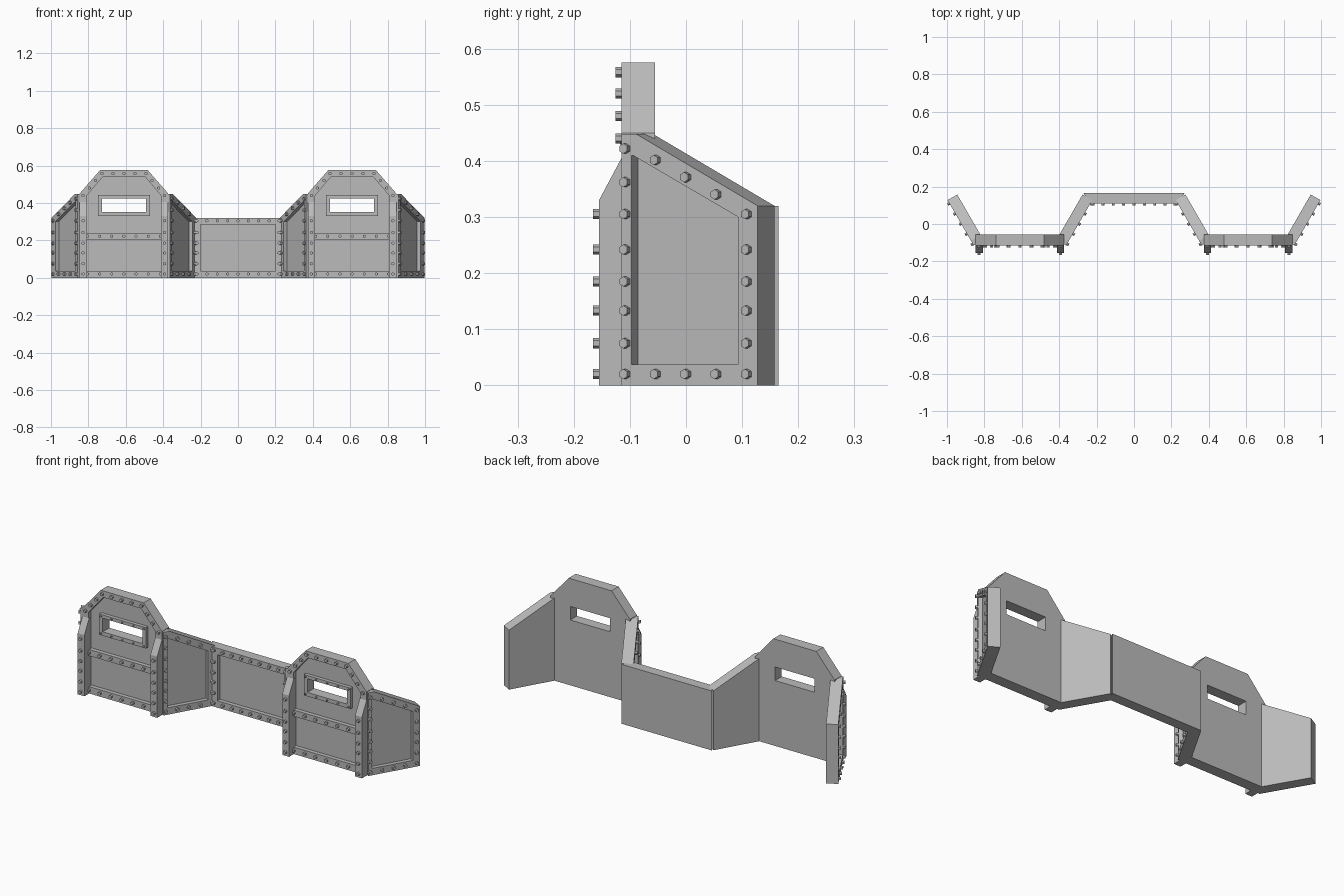
import bpy, bmesh
from mathutils import Matrix, Vector

cube = bpy.data.objects.get("Cube")
if cube:
    bpy.data.objects.remove(cube)

steel = bpy.data.materials.new("grey_steel")
steel.use_nodes = True
COLOUR = (0.5, 0.5, 0.5, 1)
steel.diffuse_color = COLOUR
steel.node_tree.nodes["Principled BSDF"].inputs["Base Color"].default_value = COLOUR

THICK, RECESS = 0.06, 0.022
COLUMN = [0.02, 0.075, 0.133, 0.185, 0.242, 0.305]


def frame(origin, along):
    """Local axes of a wall plate: x along it, y up, z out of its face."""
    u = Vector(along).normalized()
    n = Vector((abs(u.y) * (1 if u.x > 0 else -1), -abs(u.x), 0))
    m = Matrix((u, Vector((0, 0, 1)), n)).transposed().to_4x4()
    m.translation = origin
    return m


def finish(bm, name, matrix):
    bm.transform(matrix)
    bmesh.ops.recalc_face_normals(bm, faces=bm.faces)
    mesh = bpy.data.meshes.new(name)
    bm.to_mesh(mesh)
    bm.free()
    mesh.materials.append(steel)
    obj = bpy.data.objects.new(name, mesh)
    bpy.context.collection.objects.link(obj)
    return obj


def panel(name, matrix, outer, inner, thick=THICK, flare=1):
    """Solid plate with a raised rim around a sunken field."""
    bm = bmesh.new()
    loops = [[bm.verts.new((x * k, y, z)) for x, y in pts] for pts, z, k in
             ((outer, -thick, flare), (outer, 0, 1), (inner, 0, 1), (inner, -RECESS, 1))]
    for a, b in zip(loops, loops[1:]):
        for i in range(len(a)):
            j = (i + 1) % len(a)
            bm.faces.new((a[i], a[j], b[j], b[i]))
    bm.faces.new(loops[0])
    bm.faces.new(loops[-1])
    return finish(bm, name, matrix)


def box(name, matrix, x, y, z):
    bm = bmesh.new()
    bmesh.ops.create_cube(bm, size=1)
    for v in bm.verts:
        v.co = [r[0] if c < 0 else r[1] for c, r in zip(v.co, (x, y, z))]
    return finish(bm, name, matrix)


def bolts(name, matrix, points, radius=0.009, height=0.011, base=0):
    bm = bmesh.new()
    for x, y in points:
        bmesh.ops.create_cone(bm, cap_ends=True, segments=6, radius1=radius, radius2=radius,
                              depth=height, matrix=Matrix.Translation((x, y, base + height / 2)))
    return finish(bm, name, matrix)


def cut(target, cutter):
    mod = target.modifiers.new("opening", "BOOLEAN")
    mod.operation, mod.solver, mod.object = "DIFFERENCE", "EXACT", cutter
    bpy.context.view_layer.objects.active = target
    bpy.ops.object.modifier_apply(modifier=mod.name)


def mirrored(half):
    """Complete an outline from its right half, listed bottom to top."""
    return half + [(-x, y) for x, y in reversed(half)]


def side_fin(name, matrix, x0, x1):
    """Upright rib with a sloped top."""
    bm = bmesh.new()
    profile = [(0, -0.01), (0, 0.04), (0.33, 0.04), (0.405, 0), (0.405, -0.01)]
    face = bm.faces.new([bm.verts.new((x0, y, z)) for y, z in profile])
    out = bmesh.ops.extrude_face_region(bm, geom=[face], use_keep_orig=True)
    moved = [g for g in out["geom"] if isinstance(g, bmesh.types.BMVert)]
    bmesh.ops.translate(bm, verts=moved, vec=(x1 - x0, 0, 0))
    finish(bm, name, matrix)


# Low middle wall
mid = frame((0, 0.11, 0), (1, 0, 0))
panel("middle_wall", mid, mirrored([(0.235, 0), (0.235, 0.32)]),
      mirrored([(0.2, 0.037), (0.2, 0.285)]), thick=0.055, flare=1.15)
row = [i * 0.0555 for i in range(-3, 4)]
bolts("middle_wall_bolts", mid, [(s * 0.22, z) for s in (-1, 1) for z in COLUMN]
      + [(x, z) for x in row for z in (0.02, 0.305)])

# Two tall shield sections, each with slanted wings
for tag, cx in (("right", -0.61), ("left", 0.61)):
    m = frame((cx, -0.115, 0), (1, 0, 0))
    shield = panel(tag + "_shield", m,
                   mirrored([(0.237, 0), (0.237, 0.45), (0.128, 0.575)]),
                   mirrored([(0.2, 0.037), (0.2, 0.437), (0.113, 0.54)]))

    # Viewing slot and its rim
    rim = box(tag + "_slot_rim", m, (-0.139, 0.139), (0.331, 0.443), (-RECESS - 0.005, -0.003))
    cutter = box(tag + "_slot_cutter", m, (-0.118, 0.118), (0.352, 0.425), (-0.2, 0.1))
    cut(shield, cutter)
    cut(rim, cutter)
    bpy.data.objects.remove(cutter)
    bolts(tag + "_slot_bolts", m, [(x, z) for x in (-0.128, -0.065, 0, 0.065, 0.128)
          for z in (0.341, 0.434)], radius=0.005, height=0.006, base=-0.003)

    # Cross bar and shield bolts
    box(tag + "_cross_bar", m, (-0.205, 0.205), (0.203, 0.237), (-RECESS - 0.005, 0))
    shield_points = [(i * 0.065, z) for i in range(-3, 4) for z in (0.02, 0.222)]
    shield_points += [(i * 0.059, 0.558) for i in range(-2, 3)]
    shield_points += [(s * x, z) for s in (-1, 1)
                      for x, z in ((0.151, 0.52), (0.185, 0.48), (0.218, 0.44))]
    bolts(tag + "_shield_bolts", m, shield_points)

    for side, s in (("outer", 1 if cx > 0 else -1), ("inner", -1 if cx > 0 else 1)):
        name = f"{tag}_{side}_"
        side_fin(name + "fin", m, s * 0.197, s * 0.237)
        bolts(name + "fin_bolts", m, [(s * 0.218, z) for z in COLUMN], base=0.04)

        # Slanted wing swept backwards
        w = frame((cx + s * 0.247, -0.115, 0), (s * 0.5, 0.866, 0))
        panel(name + "wing", w,
              [(0, 0), (0.28, 0), (0.28, 0.32), (0.03, 0.448), (0, 0.448)],
              [(0.021, 0.037), (0.24, 0.037), (0.24, 0.3), (0.023, 0.41), (0.021, 0.41)])
        points = [(0.01, z) for z in COLUMN + [0.362, 0.422]] + [(0.26, z) for z in COLUMN]
        for i in (1, 2, 3):
            x = 0.01 + i * 0.0625
            points += [(x, 0.02), (x, 0.437 - x * 0.49)]
        bolts(name + "wing_bolts", w, points)
